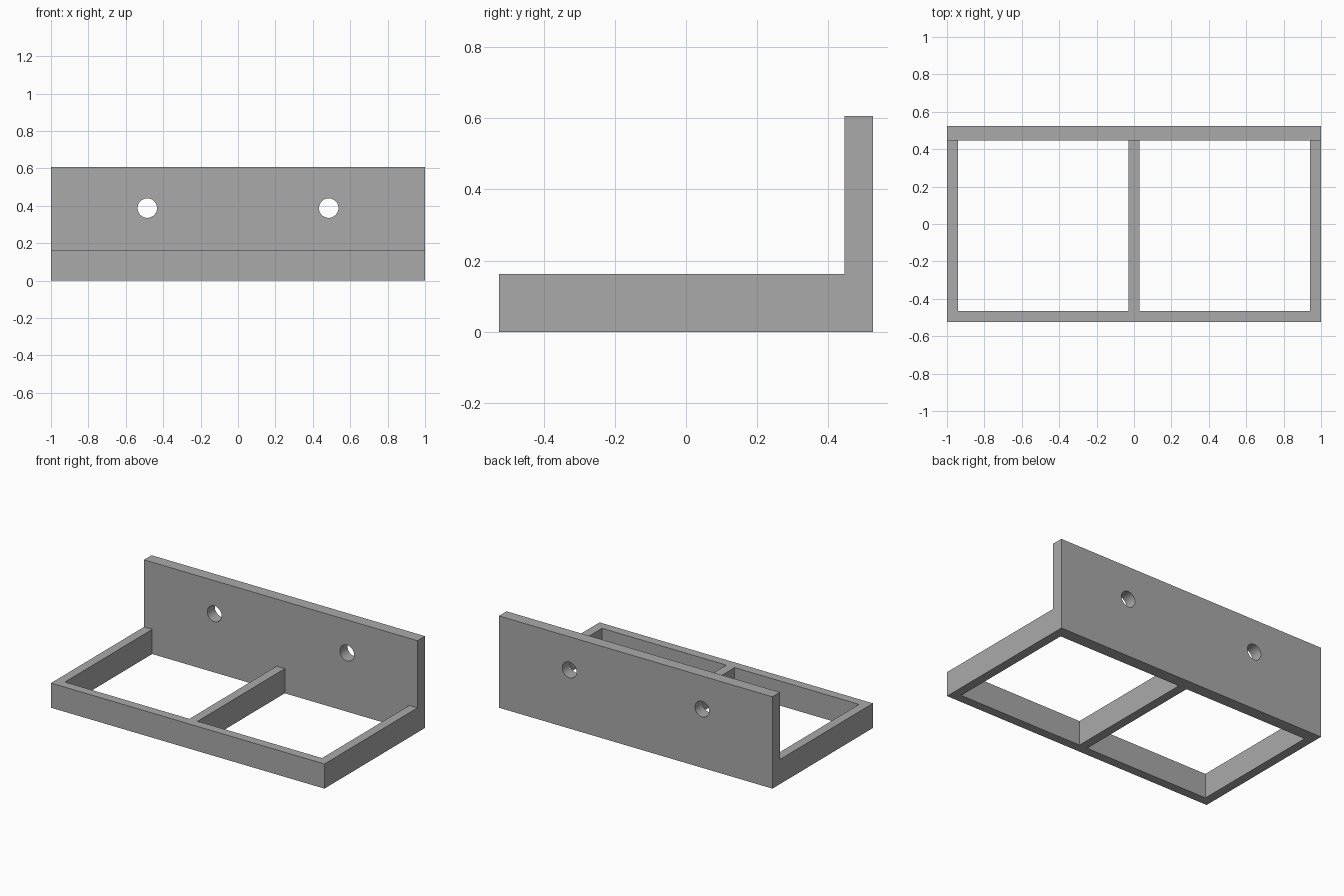
import bpy
import bmesh
from mathutils import Matrix, Vector

if "Cube" in bpy.data.objects:
    bpy.data.objects.remove(bpy.data.objects["Cube"], do_unlink=True)

# Main dimensions
HALF_W, HALF_D = 1.0, 0.525
RAIL, RAIL_H = 0.06, 0.163
PLATE_Y, PLATE_H = 0.446, 0.607
HOLE_X, HOLE_Z, HOLE_R = 0.485, 0.388, 0.052

grey = bpy.data.materials.new("plain grey")
grey.use_nodes = True
colour = (0.4, 0.4, 0.4, 1)
grey.diffuse_color = colour
grey.node_tree.nodes["Principled BSDF"].inputs["Base Color"].default_value = colour


def make_object(name, bm):
    bmesh.ops.recalc_face_normals(bm, faces=bm.faces)
    mesh = bpy.data.meshes.new(name)
    bm.to_mesh(mesh)
    bm.free()
    mesh.materials.append(grey)
    obj = bpy.data.objects.new(name, mesh)
    bpy.context.collection.objects.link(obj)
    return obj


def box_cutter(name, low, high):
    low, high = Vector(low), Vector(high)
    bm = bmesh.new()
    bmesh.ops.create_cube(bm, size=1, matrix=Matrix.Translation((low + high) / 2)
                          @ Matrix.Diagonal((high - low).to_4d()))
    return make_object(name, bm)


def hole_cutter(name, x):
    bm = bmesh.new()
    centre = Matrix.Translation((x, (PLATE_Y + HALF_D) / 2, HOLE_Z))
    bmesh.ops.create_cone(bm, cap_ends=True, segments=48, radius1=HOLE_R, radius2=HOLE_R,
                          depth=0.3, matrix=centre @ Matrix.Rotation(1.5707963, 4, "X"))
    return make_object(name, bm)


# L-shaped side profile extruded across the full width
profile = [(-HALF_D, 0), (HALF_D, 0), (HALF_D, PLATE_H),
           (PLATE_Y, PLATE_H), (PLATE_Y, RAIL_H), (-HALF_D, RAIL_H)]
bm = bmesh.new()
side = bm.faces.new([bm.verts.new((-HALF_W, y, z)) for y, z in profile])
swept = bmesh.ops.extrude_face_region(bm, geom=[side])["geom"]
bmesh.ops.translate(bm, vec=(2 * HALF_W, 0, 0),
                    verts=[v for v in swept if isinstance(v, bmesh.types.BMVert)])
bracket = make_object("shelf_bracket", bm)

# Two open bays in the base and two screw holes in the back plate
cutters = []
for sign, label in ((-1, "right"), (1, "left")):
    xs = sorted((sign * RAIL / 2, sign * (HALF_W - RAIL)))
    cutters.append(box_cutter(label + "_bay_cutter", (xs[0], -HALF_D + RAIL, -0.1),
                              (xs[1], PLATE_Y, RAIL_H + 0.1)))
    cutters.append(hole_cutter(label + "_hole_cutter", sign * HOLE_X))

bpy.context.view_layer.objects.active = bracket
for cutter in cutters:
    cutter.hide_render = True
    cut = bracket.modifiers.new(cutter.name, "BOOLEAN")
    cut.operation, cut.solver, cut.object = "DIFFERENCE", "EXACT", cutter
    bpy.ops.object.modifier_apply(modifier=cut.name)
    bpy.data.objects.remove(cutter, do_unlink=True)

# Round hole walls, crisp edges elsewhere
bpy.ops.object.select_all(action="DESELECT")
bracket.select_set(True)
bpy.ops.object.shade_smooth_by_angle(angle=0.5)
